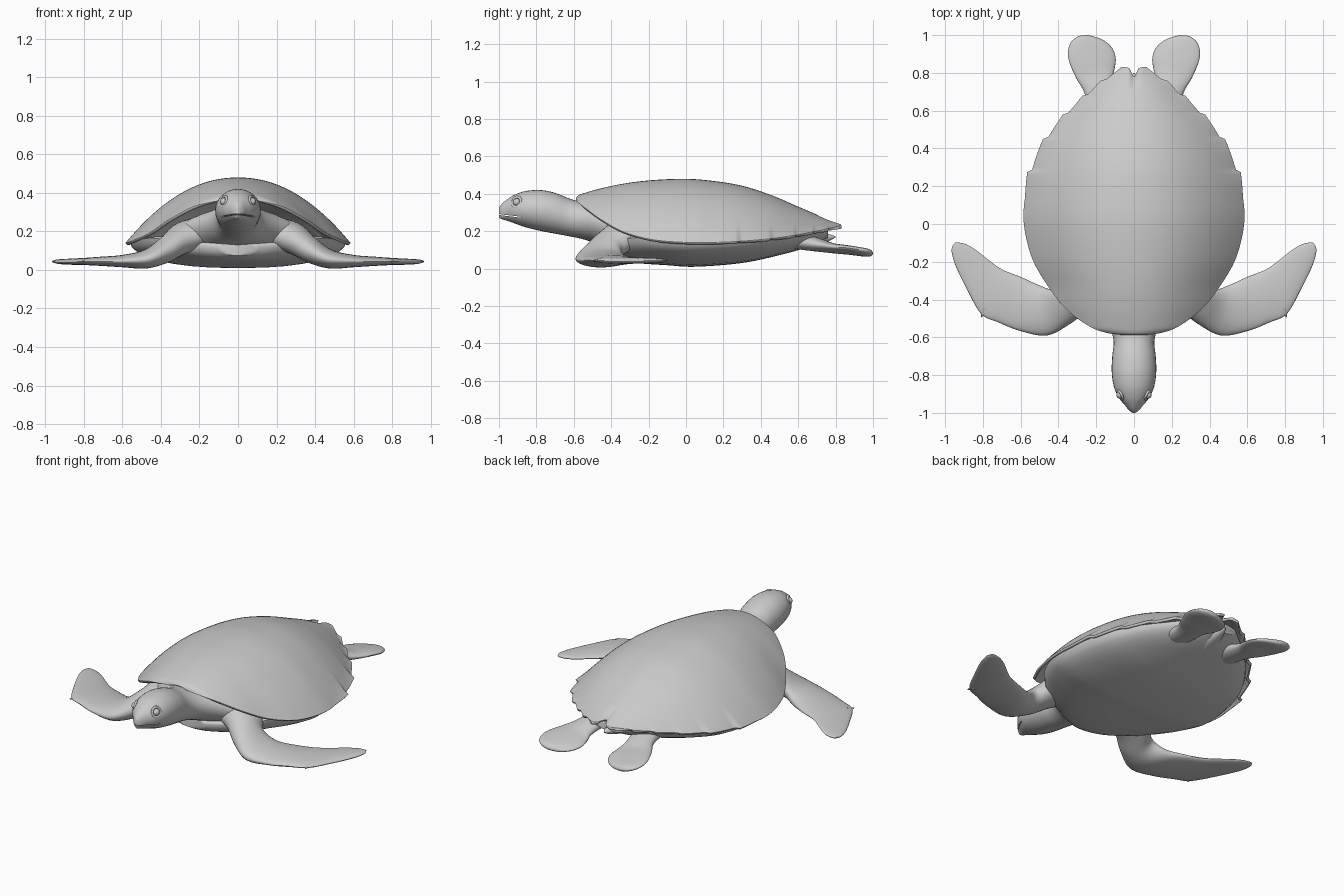
import bpy, bmesh, math
from mathutils import Vector

if "Cube" in bpy.data.objects:
    bpy.data.objects.remove(bpy.data.objects["Cube"])


def spline(rows, n):
    """Resample rows of numbers with a Catmull-Rom curve, n steps per span."""
    out = []
    for i in range(len(rows) - 1):
        a, b, c, d = (rows[min(max(i + k, 0), len(rows) - 1)] for k in (-1, 0, 1, 2))
        for s in range(n):
            t = s / n
            out.append([0.5 * (2 * q + (r - p) * t + (2 * p - 5 * q + 4 * r - v) * t * t
                               + (3 * q - p - 3 * r + v) * t ** 3)
                        for p, q, r, v in zip(a, b, c, d)])
    out.append(list(rows[-1]))
    return out


def finish(obj, angle=50):
    bpy.ops.object.select_all(action='DESELECT')
    bpy.context.view_layer.objects.active = obj
    obj.select_set(True)
    bpy.ops.object.shade_smooth_by_angle(angle=math.radians(angle))
    return obj


def loft(name, rings, closed=True, angle=50):
    """Skin a list of equal-length point rings; closed rings get end caps."""
    bm = bmesh.new()
    vs = [[bm.verts.new(p) for p in ring] for ring in rings]
    n = len(vs[0])
    for a, b in zip(vs, vs[1:]):
        for j in range(n if closed else n - 1):
            k = (j + 1) % n
            bm.faces.new((a[j], a[k], b[k], b[j]))
    if closed:
        bm.faces.new(vs[0])
        bm.faces.new(vs[-1])
    bmesh.ops.recalc_face_normals(bm, faces=bm.faces)
    if not closed and sum(f.normal.z for f in bm.faces) < 0:
        bmesh.ops.reverse_faces(bm, faces=bm.faces)
    me = bpy.data.meshes.new(name)
    bm.to_mesh(me)
    bm.free()
    obj = bpy.data.objects.new(name, me)
    bpy.context.collection.objects.link(obj)
    return finish(obj, angle)


def mirror(obj):
    """Mirror a right-hand part across x = 0."""
    bpy.ops.object.select_all(action='DESELECT')
    bpy.context.view_layer.objects.active = obj
    obj.select_set(True)
    bpy.ops.object.transform_apply(location=True, rotation=True, scale=True)
    obj.modifiers.new("mirror", 'MIRROR')


ANG = [2 * math.pi * i / 32 for i in range(32)]

# Carapace: rows of y, half width, rim height, ridge height
shell_rows = [(-.588, .06, .365, .378), (-.575, .15, .35, .392), (-.54, .24, .325, .405),
              (-.45, .36, .26, .43), (-.33, .455, .195, .455), (-.18, .54, .155, .473),
              (.0, .583, .14, .48), (.15, .575, .14, .468), (.3, .535, .147, .443),
              (.45, .46, .16, .395), (.58, .355, .178, .34), (.68, .25, .197, .297),
              (.76, .155, .214, .262), (.83, .05, .23, .24)]
teeth = [.12, .28, .45, .58, .68, .76, .84]
rings = []
for y, w, rim, top in spline(shell_rows, 12):
    tooth = 0
    for t0, t1 in zip(teeth, teeth[1:]):
        if t0 < y <= t1:
            tooth = .022 * ((y - t0) / (t1 - t0)) ** 1.5
    ring = []
    for i in range(61):
        u = math.sin((i / 30 - 1) * math.pi / 2)
        x = u * (w + tooth * abs(u) ** 12)
        z = rim + (top - rim) * (1 - abs(u) ** 2.1)
        notch = .05 * math.exp(-(x / .018) ** 2) * max(0, (y - .7) / .13)
        ring.append((x, y - notch, z))
    rings.append(ring)
carapace = loft("carapace", rings, closed=False)
mod = carapace.modifiers.new("thickness", 'SOLIDIFY')
mod.thickness = .016
mod.offset = -1

# Plastron and lower body: rows of y, half width, side height, bottom height
belly_rows = [(-.47, .10, .12, .075), (-.43, .20, .13, .055), (-.36, .33, .15, .04),
              (-.25, .45, .165, .028), (-.1, .535, .152, .018), (.05, .56, .145, .01),
              (.3, .515, .152, .03), (.5, .40, .168, .072), (.65, .25, .185, .115),
              (.76, .11, .205, .165)]
rings = []
for y, w, side, low in spline(belly_rows, 6):
    ring = []
    for a in ANG:
        c, s = math.cos(a), math.sin(a)
        h = side - low if s < 0 else .02
        ring.append((w * math.copysign(abs(c) ** .85, c), y, side + h * s))
    rings.append(ring)
loft("plastron", rings)

# Head, neck and shoulders: rows of y, half width, bottom, top
head_rows = [(-1.0, .008, .275, .325), (-.985, .028, .264, .345), (-.96, .048, .257, .367),
             (-.92, .08, .243, .393), (-.86, .107, .222, .414), (-.78, .118, .202, .42),
             (-.70, .115, .187, .405), (-.62, .108, .172, .373), (-.55, .13, .157, .355),
             (-.47, .2, .13, .335), (-.38, .30, .1, .31), (-.28, .36, .09, .27)]
rings = []
for y, w, lo, hi in spline(head_rows, 6):
    rings.append([(w * math.cos(a), y, (lo + hi) / 2 + (hi - lo) / 2 * math.sin(a)) for a in ANG])
head = loft("head_and_neck", rings)

# Mouth slit
bpy.ops.mesh.primitive_cube_add(size=1, location=(0, -.95, .283), rotation=(-.12, 0, 0))
cutter = bpy.context.object
cutter.name = "mouth_cutter"
cutter.scale = (.4, .14, .005)
cutter.hide_render = True
cutter.display_type = 'WIRE'
cut = head.modifiers.new("mouth", 'BOOLEAN')
cut.object = cutter
cut.operation = 'DIFFERENCE'
cut.solver = 'EXACT'

# Eyes with lids
eye_at = Vector((.073, -.905, .355))
look = Vector((.85, -.45, .25)).to_track_quat('Z', 'Y').to_euler()
bpy.ops.mesh.primitive_uv_sphere_add(segments=20, ring_count=12, radius=.02, location=eye_at)
eye = finish(bpy.context.object)
eye.name = "eye"
mirror(eye)
bpy.ops.mesh.primitive_torus_add(major_radius=.025, minor_radius=.007, major_segments=24,
                                 minor_segments=10, location=eye_at, rotation=look)
lid = finish(bpy.context.object)
lid.name = "eyelid"
lid.scale = (1, 1.15, 1)
mirror(lid)


def flipper(name, rows):
    """Rows: leading x, y, trailing x, y, height, half thickness, edge tilt."""
    rings = []
    for lx, ly, tx, ty, z, th, tilt in spline(rows, 6):
        lead, trail = Vector((lx, ly, z + tilt)), Vector((tx, ty, z - tilt))
        mid, half = (lead + trail) / 2, (lead - trail) / 2
        rings.append([mid + half * math.cos(a) + Vector((0, 0, th * math.sin(a))) for a in ANG])
    mirror(loft(name, rings))


flipper("front_flipper", [
    (.12, -.42, .25, -.20, .20, .08, 0), (.24, -.46, .36, -.27, .16, .085, 0),
    (.34, -.53, .42, -.345, .105, .072, 0), (.46, -.59, .50, -.325, .057, .05, 0),
    (.60, -.567, .60, -.28, .046, .032, 0), (.72, -.52, .70, -.24, .045, .024, 0),
    (.81, -.475, .77, -.19, .044, .019, 0), (.89, -.335, .84, -.135, .043, .016, 0),
    (.945, -.22, .89, -.107, .043, .013, 0), (.965, -.15, .93, -.098, .044, .008, 0),
    (.963, -.12, .95, -.10, .045, .003, 0)])

flipper("rear_flipper", [
    (.26, .48, .08, .52, .16, .045, 0), (.25, .62, .10, .66, .14, .042, 0),
    (.265, .70, .115, .76, .122, .034, .006), (.305, .77, .103, .82, .108, .026, .01),
    (.34, .85, .097, .88, .1, .023, .012), (.35, .91, .118, .935, .092, .022, .012),
    (.335, .96, .165, .975, .086, .02, .01), (.305, .988, .215, .993, .084, .014, .006),
    (.28, .998, .245, 1.0, .083, .004, .002)])

# Flipper claw
bpy.ops.mesh.primitive_cone_add(vertices=12, radius1=.016, radius2=.002, depth=.05,
                                location=(.80, -.47, .044),
                                rotation=Vector((.3, -1, 0)).to_track_quat('Z', 'Y').to_euler())
claw = finish(bpy.context.object)
claw.name = "flipper_claw"
mirror(claw)

# Tail
rings = []
for y, z, r in spline([(.62, .16, .07), (.70, .16, .045), (.76, .165, .025), (.80, .17, .004)], 5):
    rings.append([(r * math.cos(a), y, z + .8 * r * math.sin(a)) for a in ANG])
loft("tail", rings)
